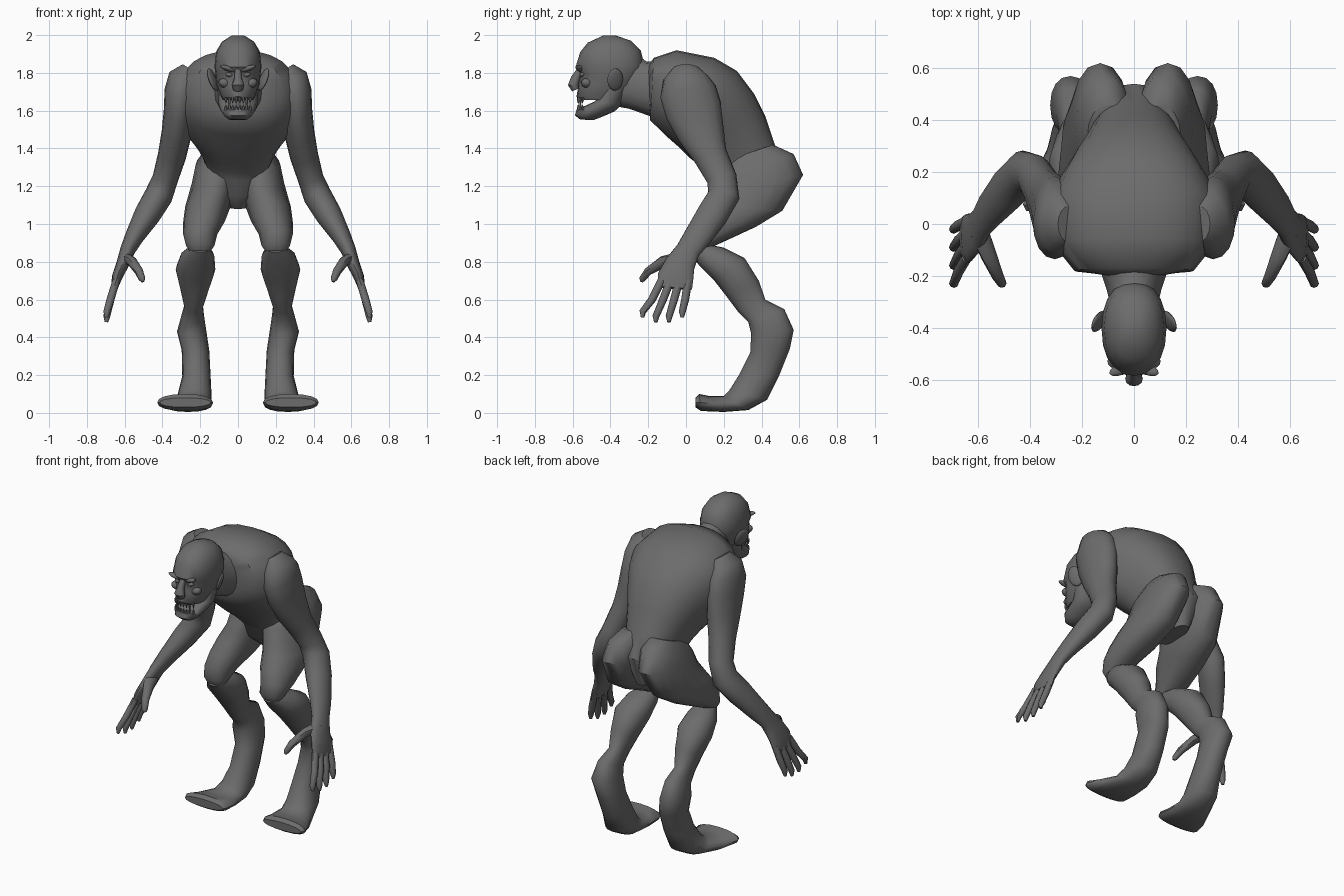
import bpy, bmesh, math
from mathutils import Vector, Matrix

default_cube = bpy.data.objects.get("Cube")
if default_cube:
    bpy.data.objects.remove(default_cube, do_unlink=True)

skin = bpy.data.materials.new("dark grey skin")
skin.use_nodes = True
skin.diffuse_color = (.15, .15, .15, 1)
skin.node_tree.nodes["Principled BSDF"].inputs["Base Color"].default_value = skin.diffuse_color
parts = []


def finish(name, bm, mirror):
    """Turn a bmesh into an object, optionally mirrored across x."""
    bmesh.ops.recalc_face_normals(bm, faces=bm.faces)
    mesh = bpy.data.meshes.new(name)
    bm.to_mesh(mesh)
    bm.free()
    mesh.materials.append(skin)
    obj = bpy.data.objects.new(name, mesh)
    bpy.context.collection.objects.link(obj)
    if mirror:
        obj.modifiers.new("mirror", 'MIRROR')
    parts.append(obj)
    return obj


def loft(name, rings, mirror=False, sides=16, power=.9):
    """Skin rings given as (centre, half width vector, half depth vector)."""
    bm = bmesh.new()
    loops = []
    for centre, across, deep in rings:
        loop = []
        for i in range(sides):
            angle = math.tau * i / sides
            c, s = math.cos(angle), math.sin(angle)
            c = math.copysign(abs(c) ** power, c)
            s = math.copysign(abs(s) ** power, s)
            loop.append(bm.verts.new(centre + across * c + deep * s))
        loops.append(loop)
    for lower, upper in zip(loops, loops[1:]):
        for i in range(sides):
            j = (i + 1) % sides
            bm.faces.new((lower[i], lower[j], upper[j], upper[i]))
    bm.faces.new(loops[0])
    bm.faces.new(loops[-1])
    return finish(name, bm, mirror)


def slab(name, sections, mirror=False, **options):
    """Sections: front y, front z, back y, back z, centre x, half width."""
    rings = []
    for fy, fz, by, bz, x, width in sections:
        front, back = Vector((x, fy, fz)), Vector((x, by, bz))
        rings.append(((front + back) / 2, Vector((width, 0, 0)), (back - front) / 2))
    return loft(name, rings, mirror, **options)


def tube(name, points, mirror=True, sides=12):
    """Points: x, y, z, radius across, radius along y."""
    rings = []
    centres = [Vector(p[:3]) for p in points]
    for i, point in enumerate(points):
        tangent = centres[min(i + 1, len(points) - 1)] - centres[max(i - 1, 0)]
        tangent.normalize()
        deep = Vector((0, 1, 0))
        deep = (deep - tangent * deep.dot(tangent)).normalized()
        rings.append((centres[i], tangent.cross(deep) * point[3], deep * point[4]))
    return loft(name, rings, mirror, sides, 1)


def ellipsoid(name, centre, radii, rotation=(0, 0, 0)):
    bm = bmesh.new()
    bmesh.ops.create_uvsphere(bm, u_segments=12, v_segments=8, radius=1)
    turn = Matrix.Identity(4)
    for angle, axis in zip(rotation, "XYZ"):
        turn = Matrix.Rotation(math.radians(angle), 4, axis) @ turn
    bm.transform(Matrix.Translation(centre) @ turn @ Matrix.Diagonal((*radii, 1)))
    return finish(name, bm, True)


# Hunched torso, running from the neck base down into the pelvis
slab("torso", [
    (-.19, 1.6, -.2, 1.84, 0, .12),
    (-.19, 1.55, -.17, 1.88, 0, .23),
    (-.11, 1.47, -.05, 1.92, 0, .31),
    (-.03, 1.4, .15, 1.88, 0, .33),
    (.02, 1.35, .27, 1.81, 0, .29),
    (.07, 1.31, .36, 1.69, 0, .24),
    (.11, 1.27, .42, 1.57, 0, .2),
    (.15, 1.23, .47, 1.42, 0, .17),
    (.17, 1.15, .54, 1.29, 0, .13),
    (.25, 1.08, .48, 1.1, 0, .05)], sides=24, power=.85)

# Buttock and thigh
slab("thigh", [
    (.2, 1.33, .46, 1.42, .095, .085),
    (.15, 1.25, .57, 1.37, .115, .11),
    (.12, 1.17, .62, 1.26, .13, .115),
    (.09, 1.11, .51, 1.07, .16, .12),
    (.04, 1.04, .37, .985, .18, .11),
    (.01, .97, .23, .92, .2, .09),
    (0, .9, .12, .87, .2, .075),
    (.02, .86, .09, .85, .2, .055)], True)

# Calf, raised heel and broad foot
slab("lower_leg", [
    (.02, .85, .08, .9, .2, .05),
    (.07, .78, .2, .875, .215, .09),
    (.15, .7, .31, .82, .225, .105),
    (.22, .61, .385, .7, .23, .075),
    (.28, .53, .42, .6, .235, .05),
    (.33, .48, .52, .55, .24, .06),
    (.345, .42, .57, .44, .245, .078),
    (.34, .32, .55, .34, .225, .073),
    (.28, .2, .49, .19, .22, .075),
    (.23, .12, .43, .07, .23, .09),
    (.2, .09, .33, .015, .24, .1),
    (.12, .09, .2, .005, .265, .13),
    (.07, .1, .08, .01, .28, .148),
    (.05, .08, .05, .03, .28, .135)], True)

# Arm from the shoulder through the elbow to the palm
tube("arm", [
    (.25, 0, 1.82, .05, .07),
    (.28, 0, 1.77, .09, .12),
    (.3, .01, 1.7, .09, .15),
    (.31, .04, 1.6, .083, .15),
    (.325, .08, 1.48, .08, .125),
    (.35, .13, 1.36, .075, .09),
    (.385, .19, 1.24, .068, .08),
    (.42, .2, 1.15, .075, .085),
    (.48, .14, 1.05, .07, .085),
    (.55, .06, .93, .05, .075),
    (.585, .01, .86, .04, .065),
    (.61, -.03, .79, .034, .08),
    (.64, -.055, .72, .028, .095),
    (.655, -.06, .66, .018, .092)], sides=16)

# Four spread fingers and a thumb
for i, finger in enumerate(("index", "middle", "ring", "little")):
    base, tip = -.13 + .047 * i, -.23 + .07 * i
    drop = .49 if i in (1, 2) else .515
    tube(finger + "_finger", [
        (.645, base, .7, .02, .022),
        (.675, (base + tip) / 2, .6, .021, .021),
        (.695, tip, drop + .02, .018, .018),
        (.697, tip, drop - .01, .009, .009)], sides=8)
tube("thumb", [
    (.595, -.03, .82, .03, .04),
    (.56, -.12, .8, .027, .035),
    (.525, -.2, .75, .023, .023),
    (.508, -.23, .71, .018, .018),
    (.503, -.236, .695, .009, .009)], sides=8)

# Thick neck reaching forward
slab("neck", [
    (-.41, 1.63, -.26, 1.9, 0, .085),
    (-.3, 1.61, -.21, 1.86, 0, .105),
    (-.16, 1.56, -.14, 1.86, 0, .14)])

# Bald skull with upper jaw, and the open lower jaw
slab("skull", [
    (-.44, 1.997, -.37, 1.997, 0, .035),
    (-.52, 1.96, -.29, 1.97, 0, .085),
    (-.56, 1.91, -.24, 1.92, 0, .115),
    (-.585, 1.83, -.22, 1.84, 0, .125),
    (-.562, 1.8, -.23, 1.8, 0, .12),
    (-.568, 1.74, -.26, 1.74, 0, .115),
    (-.58, 1.675, -.3, 1.69, 0, .092),
    (-.56, 1.655, -.34, 1.66, 0, .08)], sides=20)
slab("lower_jaw", [
    (-.46, 1.71, -.3, 1.72, 0, .108),
    (-.48, 1.65, -.34, 1.63, 0, .105),
    (-.58, 1.605, -.38, 1.595, 0, .092),
    (-.588, 1.575, -.45, 1.565, 0, .07),
    (-.56, 1.553, -.49, 1.55, 0, .045)])

# Hooked nose
tube("nose", [
    (0, -.56, 1.82, .016, .015),
    (0, -.585, 1.77, .02, .025),
    (0, -.597, 1.735, .034, .028),
    (0, -.585, 1.71, .025, .02)], False)

# Brows, eyes, cheekbones and pointed ears
ellipsoid("brow", (.05, -.56, 1.822), (.05, .022, .014), (0, -18, -20))
ellipsoid("eye", (.046, -.548, 1.79), (.021, .016, .012), (0, -12, 0))
ellipsoid("cheekbone", (.07, -.525, 1.745), (.035, .03, .025), (0, -20, -30))
ellipsoid("ear", (.135, -.375, 1.765), (.014, .045, .062), (12, 18, 25))

# Teeth along both jaws, with longer fangs
for row, start, way in (("upper", 1.67, -1), ("lower", 1.6, 1)):
    for i in range(4):
        x = .01 + .018 * i
        y = -.572 + x * x * 6
        length = .05 if i == 2 else .032
        tube(f"{row}_tooth", [
            (x, y, start, .008, .008),
            (x, y, start + way * length / 2, .007, .007),
            (x, y, start + way * length, .001, .001)], sides=6)

# Soft shading with crisp creases
bpy.ops.object.select_all(action='DESELECT')
for part in parts:
    part.select_set(True)
bpy.context.view_layer.objects.active = parts[0]
bpy.ops.object.shade_smooth_by_angle(angle=math.radians(45))
